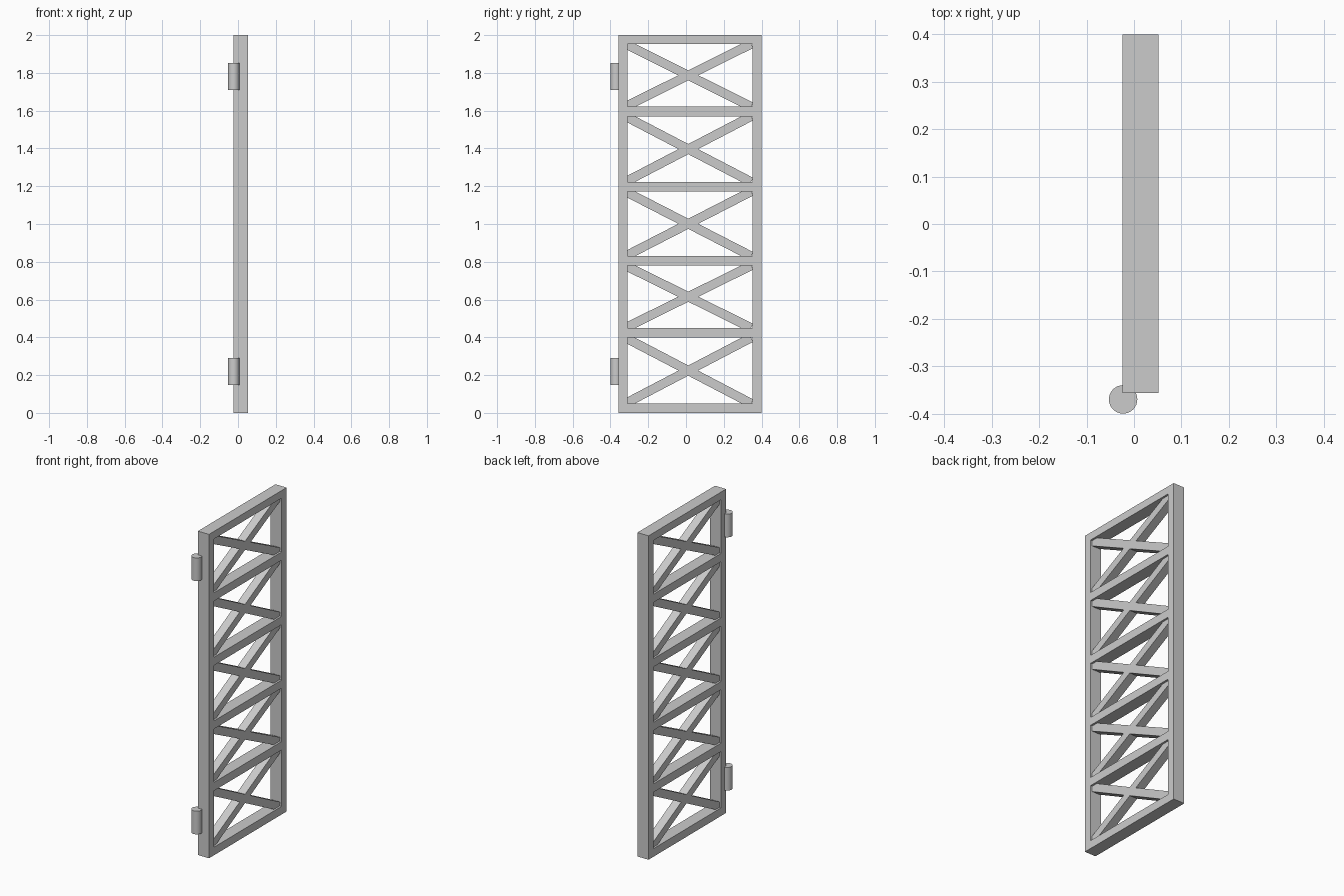
import bpy, math

if "Cube" in bpy.data.objects:
    bpy.data.objects.remove(bpy.data.objects["Cube"])

X0, X1 = -0.024, 0.052          # frame depth
Y0, Y1 = -0.357, 0.40           # frame width
BAR = 0.048
XC = (X0 + X1) / 2


def box(name, lo, hi):
    bpy.ops.mesh.primitive_cube_add(size=1, location=[(a + b) / 2 for a, b in zip(lo, hi)])
    o = bpy.context.object
    o.name = name
    o.scale = [b - a for a, b in zip(lo, hi)]
    return o


# Upright stiles
box("hinge_stile", (X0, Y0, 0), (X1, Y0 + BAR, 2))
box("latch_stile", (X0, Y1 - BAR, 0), (X1, Y1, 2))

# Rails: bottom, four rungs, top
rails = [(0, 0.05), (0.398, 0.45), (0.78, 0.83), (1.172, 1.223), (1.57, 1.621), (1.953, 2)]
for i, (a, b) in enumerate(rails):
    box(f"rail_{i}", (X0, Y0 + BAR, a), (X1, Y1 - BAR, b))

# Crossed braces in each panel
YC = 0.012
HALF = 0.333
for i in range(len(rails) - 1):
    z0, z1 = rails[i][1], rails[i + 1][0]
    zc, h = (z0 + z1) / 2, z1 - z0
    ang = math.atan2(h, 2 * HALF)
    length = math.hypot(h, 2 * HALF)
    for s in (1, -1):
        brace = box(f"brace_{i}_{'up' if s > 0 else 'down'}",
                    (XC - 0.026, YC - length / 2, zc - 0.024),
                    (XC + 0.026, YC + length / 2, zc + 0.024))
        brace.rotation_euler.x = s * ang

# Hinge barrels
for name, z in (("lower_hinge", 0.218), ("upper_hinge", 1.782)):
    bpy.ops.mesh.primitive_cylinder_add(vertices=32, radius=0.03, depth=0.143,
                                        location=(-0.023, -0.37, z))
    bpy.context.object.name = name
    bpy.ops.object.shade_smooth_by_angle(angle=math.radians(30))
